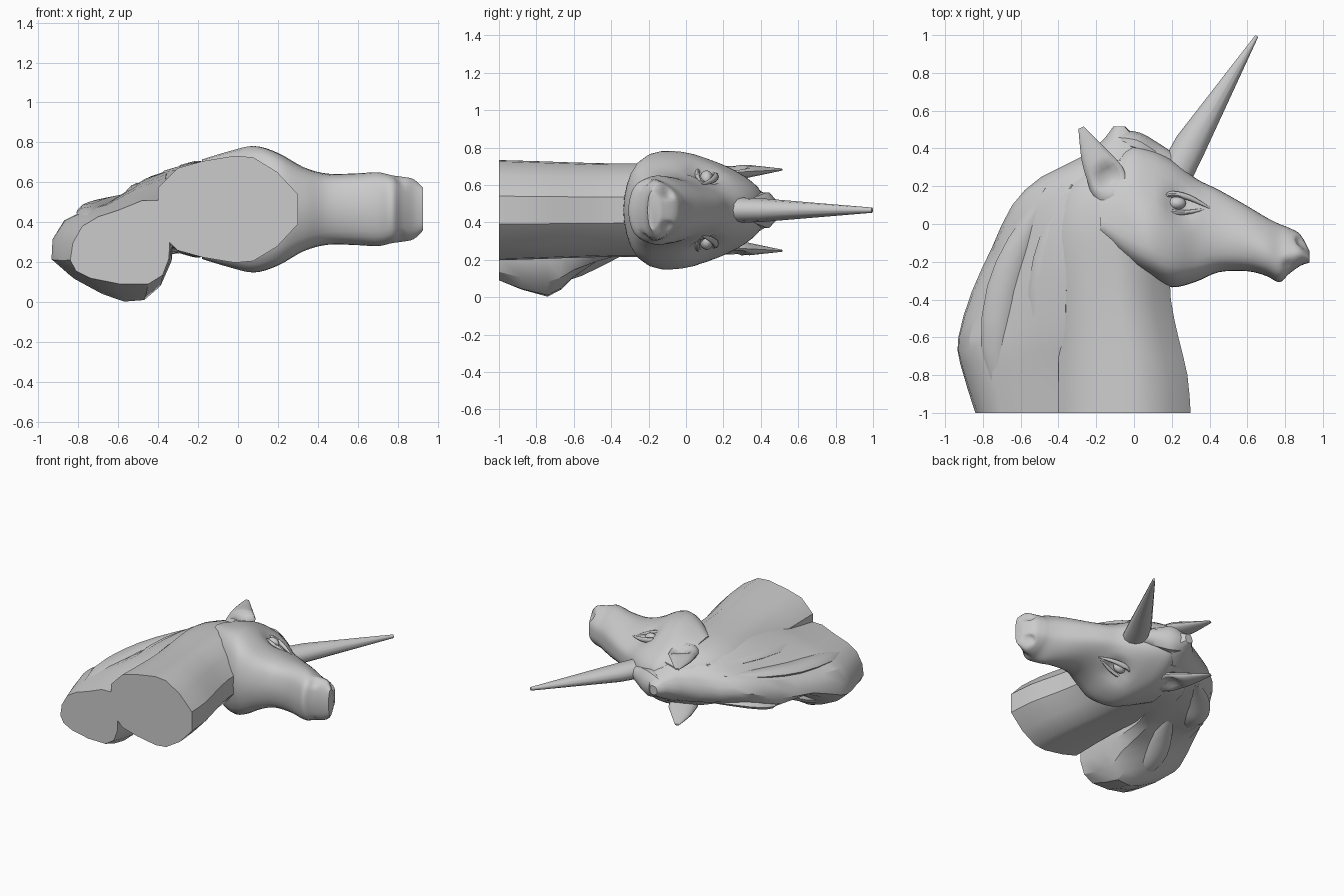
import bpy, bmesh, math
from mathutils import Vector

cube = bpy.data.objects.get("Cube")
if cube:
    bpy.data.objects.remove(cube, do_unlink=True)

MID = 0.465  # height of the symmetry plane: the bust lies on its side

grey = bpy.data.materials.new("plain grey")
grey.use_nodes = True
grey.diffuse_color = (0.6, 0.6, 0.6, 1)
bsdf = next(n for n in grey.node_tree.nodes if n.type == 'BSDF_PRINCIPLED')
bsdf.inputs["Base Color"].default_value = (0.6, 0.6, 0.6, 1)


def spline(a, b, c, d, t):
    return 0.5 * (2 * b + (c - a) * t + (2 * a - 5 * b + 4 * c - d) * t * t
                  + (3 * b - a - 3 * c + d) * t ** 3)


def refine(items, steps, closed):
    """Smoothly insert points between the given ones."""
    n, out = len(items), []
    for i in range(n if closed else n - 1):
        q = [items[(i + k) % n] if closed else items[min(max(i + k, 0), n - 1)]
             for k in (-1, 0, 1, 2)]
        out += [spline(*q, s / steps) for s in range(steps)]
    return out if closed else out + [items[-1]]


def loft(name, rings, around=1, along=1, angle=40):
    """Skin closed rings of points, with flat caps at both ends."""
    rings = [refine([Vector(p) for p in r], around, True) for r in rings]
    rings = list(zip(*[refine(list(col), along, False) for col in zip(*rings)]))
    bm = bmesh.new()
    vs = [[bm.verts.new(p) for p in r] for r in rings]
    n = len(vs[0])
    for a, b in zip(vs, vs[1:]):
        for i in range(n):
            bm.faces.new((a[i], a[(i + 1) % n], b[(i + 1) % n], b[i]))
    bm.faces.new(vs[0])
    bm.faces.new(vs[-1])
    bmesh.ops.recalc_face_normals(bm, faces=bm.faces)
    me = bpy.data.meshes.new(name)
    bm.to_mesh(me)
    bm.free()
    ob = bpy.data.objects.new(name, me)
    bpy.context.collection.objects.link(ob)
    return finish(ob, angle)


def finish(ob, angle=40):
    ob.data.materials.append(grey)
    bpy.ops.object.select_all(action='DESELECT')
    ob.select_set(True)
    bpy.context.view_layer.objects.active = ob
    bpy.ops.object.shade_smooth_by_angle(angle=math.radians(angle))
    return ob


def flip(p, side):
    return Vector((p[0], p[1], MID + side * (p[2] - MID)))


def strand(name, path, widths, thick, side=1, sides=10, along=4):
    """Tapered flattened tube along a path."""
    pts = [flip(p, side) for p in path]
    rings = []
    for i, p in enumerate(pts):
        t = (pts[min(i + 1, len(pts) - 1)] - pts[max(i - 1, 0)]).normalized()
        w = Vector((0, 0, 1)).cross(t).normalized()
        h = t.cross(w)
        rings.append([p + w * widths[i] * math.cos(a) + h * thick[i] * math.sin(a)
                      for a in (2 * math.pi * k / sides for k in range(sides))])
    return loft(name, rings, 1, along)


def dimple(ob, centre, radius, depth, direction):
    """Press a soft hollow into a mesh."""
    c, d = Vector(centre), Vector(direction).normalized()
    for v in ob.data.vertices:
        f = 1 - (v.co - c).length / radius
        if f > 0:
            v.co += d * depth * min(1, 1.6 * f)


def ball(name, loc, scale):
    bpy.ops.mesh.primitive_uv_sphere_add(segments=20, ring_count=12, location=loc)
    ob = bpy.context.object
    ob.name = name
    ob.scale = scale
    return finish(ob)


# Neck: faceted oval sections: y, back x, front x, half thickness
half = [(0, .4), (.14, .77), (.32, .9), (.55, 1), (.68, .97), (.85, .7), (1, .28)]
outline = half + [(u, -w) for u, w in reversed(half)]
loft("neck", [[(b + (f - b) * u, y, MID + h * w) for u, w in outline] for y, b, f, h in (
    (-1, -.40, .30, .268), (-.8, -.40, .283, .262), (-.6, -.40, .235, .255),
    (-.4, -.42, .195, .25), (-.2, -.45, .185, .25), (0, -.45, .15, .25),
    (.2, -.38, .10, .22), (.34, -.22, .08, .15))], 1, 2)


# Head: x, top y, bottom y, brow half width, cheek half width
def head_ring(x, top, bot, brow, cheek):
    h = top - bot
    jaw = (.9 - .22 * x) * cheek
    s = [(top - .05 * h, .52 * brow), (top - .3 * h, brow), (top - .62 * h, cheek),
         (top - .9 * h, jaw)]
    pts = [(top, 0)] + s + [(bot, 0)] + [(y, -w) for y, w in reversed(s)]
    return [(x, y, MID + w) for y, w in pts]


head = loft("head", [head_ring(*r) for r in (
    (-.18, .28, -.08, .20, .24), (-.04, .41, -.215, .23, .285), (.08, .40, -.285, .23, .312),
    (.20, .34, -.335, .21, .28), (.33, .24, -.305, .165, .21), (.45, .18, -.255, .145, .178),
    (.60, .095, -.25, .15, .18), (.70, .035, -.275, .15, .185), (.77, .0, -.308, .14, .17),
    (.82, -.02, -.265, .13, .163), (.88, -.055, -.222, .115, .15),
    (.928, -.14, -.205, .08, .105))], 4, 4)

# Paired features: eyes, lids, ears, nostrils and mouth corners
for side, tag in ((1, "upper"), (-1, "lower")):
    dimple(head, flip((.24, .105, .665), side), .11, .035, (0, 0, -side))
    dimple(head, flip((.885, -.10, .56), side), .045, .025, (-1, 0, -side))
    dimple(head, flip((.81, -.215, .61), side), .04, .015, (0, 0, -side))
    ball(tag + "_eye", flip((.225, .11, .632), side), (.05, .036, .045))
    strand(tag + "_brow", [(.10, .12, .664), (.19, .157, .648), (.29, .14, .625), (.40, .085, .602)],
           (.006, .016, .015, .005), (.008, .02, .016, .005), side)
    strand(tag + "_eyelid", [(.12, .10, .666), (.20, .065, .672), (.28, .062, .646), (.38, .08, .606)],
           (.005, .012, .012, .005), (.006, .014, .014, .005), side)
    ear = strand(tag + "_ear", [(-.09, .08, .625), (-.13, .19, .66), (-.155, .265, .67),
                                (-.215, .37, .675), (-.28, .51, .682)],
                 (.085, .10, .10, .07, .016), (.06, .052, .045, .028, .006), side, 16)
    dimple(ear, flip((-.13, .25, .715), side), .09, .045, (0, 0, -side))

# Horn
strand("horn", [(.225, .275, MID), (.30, .42, MID), (.65, .995, MID)],
       (.09, .086, .009), (.068, .062, .014), 1, 12, 1)

# Forelock wedge between the crest and the horn
strand("forelock", [(-.09, .44, MID), (.01, .425, MID), (.10, .37, MID), (.20, .31, MID)],
       (.06, .062, .065, .06), (.07, .10, .08, .05))

# Mane: sections from the cut end to the crest, sagging to the lower side
lower_mane = (
    (-1, (-.84, .21), (-.78, .38), (-.60, .46), (-.38, .51), (-.345, .22), (-.45, .09), (-.74, .12)),
    (-.74, (-.92, .21), (-.85, .40), (-.64, .485), (-.36, .56), (-.335, .20), (-.47, .01), (-.68, .04)),
    (-.6, (-.93, .23), (-.87, .41), (-.66, .49), (-.36, .60), (-.33, .23), (-.48, .11), (-.74, .13)),
    (-.36, (-.86, .32), (-.80, .43), (-.64, .50), (-.36, .64), (-.33, .25), (-.50, .25), (-.71, .275)))
upper_mane = (
    (-.12, (-.75, .34), (-.70, .47), (-.56, .53), (-.32, .67), (-.25, .25), (-.45, .28), (-.695, .265)),
    (.1, (-.645, .43), (-.58, .52), (-.46, .57), (-.25, .66), (-.20, .27), (-.40, .31), (-.57, .34)),
    (.25, (-.49, .45), (-.43, .53), (-.33, .59), (-.10, .64), (-.10, .29), (-.30, .33), (-.44, .37)),
    (.38, (-.23, .46), (-.19, .54), (-.12, .57), (.04, .56), (.04, .37), (-.12, .35), (-.19, .39)),
    (.515, (-.11, .46), (-.10, .49), (-.08, .50), (-.05, .49), (-.05, .44), (-.08, .43), (-.10, .44)))
loft("mane", [[(x, r[0], z) for x, z in r[1:]] for r in lower_mane + upper_mane], 2, 2, 30)

# Overlapping locks of hair, two on the upper side and two on the lower
locks = (
    [(-.31, .2, .60), (-.42, -.05, .58), (-.47, -.35, .56), (-.46, -.7, .51), (-.46, -.96, .465)],
    [(-.45, .18, .54), (-.60, -.1, .505), (-.69, -.35, .475), (-.73, -.65, .445), (-.70, -.95, .39)],
    [(-.50, -.2, .30), (-.56, -.35, .25), (-.62, -.5, .18), (-.64, -.65, .12), (-.60, -.88, .09)],
    [(-.40, .2, .35), (-.51, .1, .335), (-.59, 0, .31), (-.64, -.1, .285), (-.67, -.25, .30)])
for i, path in enumerate(locks):
    strand("mane_lock_%d" % (i + 1), path, (.03, .07, .09, .08, .03), (.02, .03, .035, .035, .02), 1, 8, 2)
